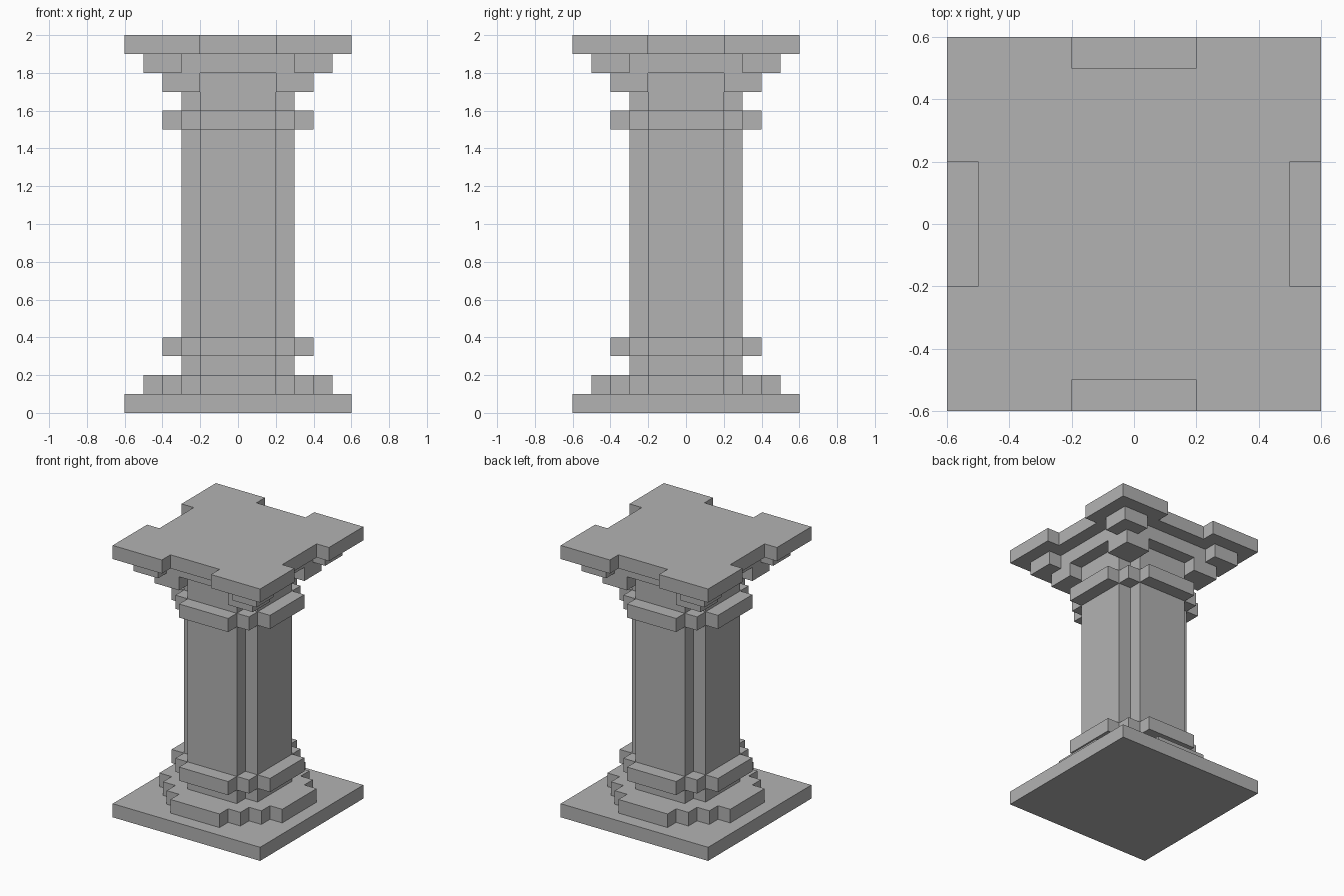
import bpy
import bmesh

cube = bpy.data.objects.get("Cube")
if cube:
    bpy.data.objects.remove(cube, do_unlink=True)

# Single stone colour
stone = bpy.data.materials.new("grey_stone")
stone.use_nodes = True
colour = (0.448, 0.448, 0.448, 1)
stone.diffuse_color = colour
stone.node_tree.nodes["Principled BSDF"].inputs["Base Color"].default_value = colour


def slab(name, bottom, top, corner):
    """Extrude a plan made by turning one corner outline through four quarters."""
    outline, points = [], corner
    for _ in range(4):
        outline += points
        points = [(-y, x) for x, y in points]
    bm = bmesh.new()
    face = bm.faces.new([bm.verts.new((x, y, bottom)) for x, y in outline])
    raised = bmesh.ops.extrude_face_region(bm, geom=[face])["geom"]
    verts = [v for v in raised if isinstance(v, bmesh.types.BMVert)]
    bmesh.ops.translate(bm, verts=verts, vec=(0, 0, top - bottom))
    bmesh.ops.recalc_face_normals(bm, faces=bm.faces)
    mesh = bpy.data.meshes.new(name)
    bm.to_mesh(mesh)
    bm.free()
    mesh.materials.append(stone)
    bpy.context.collection.objects.link(bpy.data.objects.new(name, mesh))


def stepped(half, steps):
    """Corner that climbs in 0.1 stairs from the side face to the back face."""
    flat = half - steps * 0.1
    points = [(half, flat)]
    for i in range(steps):
        x, y = points[-1]
        points.append((x - 0.1, y))
        if i < steps - 1:
            points.append((x - 0.1, y + 0.1))
    return points + [(flat, half)]


def notched(half, notch):
    """Square corner beside 0.1 deep notches in the middle of each side."""
    inner = half - 0.1
    return [(inner, notch), (half, notch), (half, half),
            (notch, half), (notch, inner)]


# Foot
slab("base_plate", 0, 0.1, [(0.6, 0.6)])
slab("base_step", 0.1, 0.2, stepped(0.5, 3))

# Shaft with its two collars
slab("shaft", 0.2, 1.7, stepped(0.3, 1))
for name, z in (("lower_collar", 0.3), ("upper_collar", 1.5)):
    slab(name, z, z + 0.1, stepped(0.4, 2))

# Flaring capital
slab("capital_lower", 1.7, 1.8, notched(0.4, 0.2))
slab("capital_middle", 1.8, 1.9, notched(0.5, 0.3))
slab("capital_top", 1.9, 2.0, notched(0.6, 0.2))
